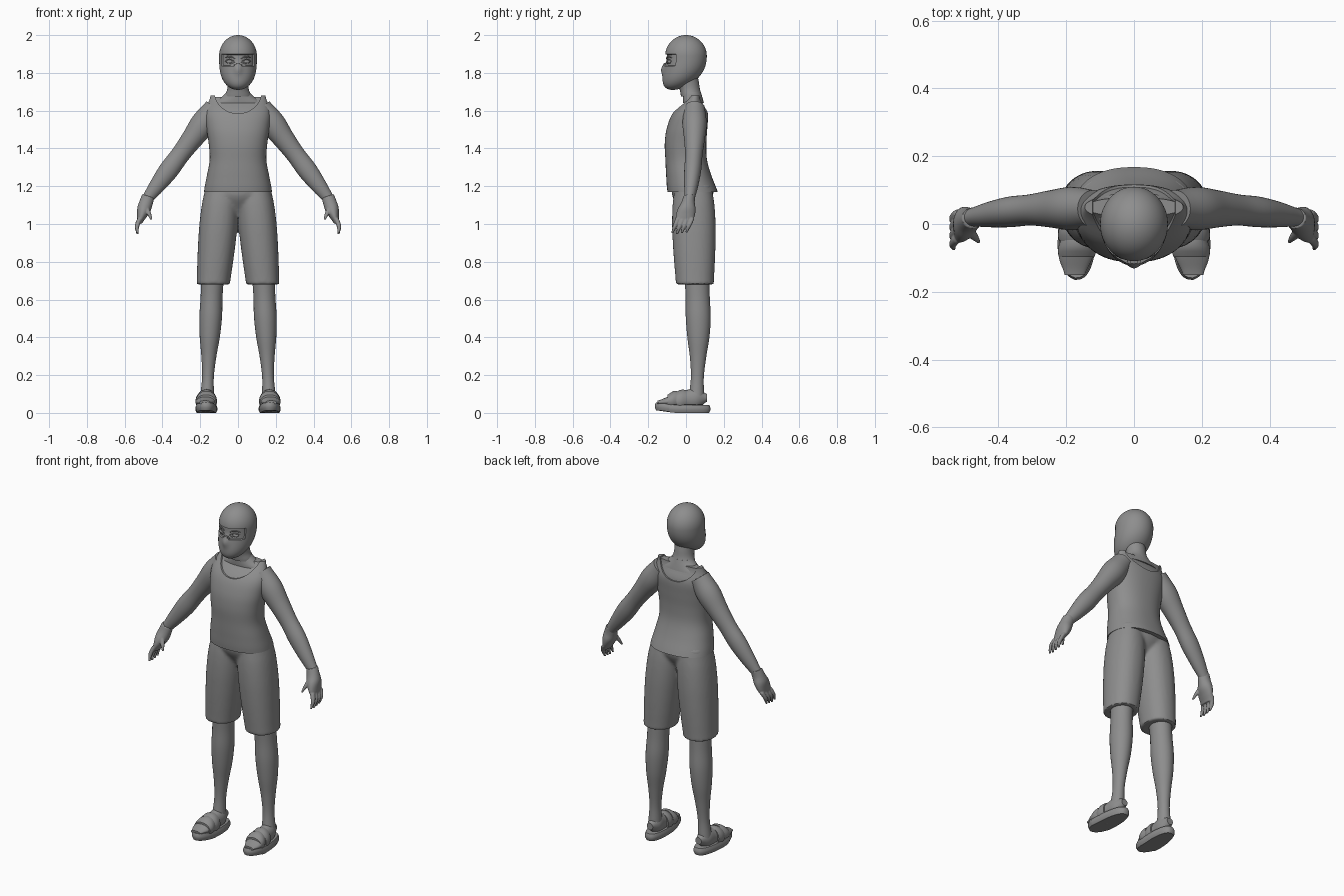
import bpy, bmesh, math
from mathutils import Vector

if "Cube" in bpy.data.objects:
    bpy.data.objects.remove(bpy.data.objects["Cube"])

GREY = (0.27, 0.27, 0.27, 1)
material = bpy.data.materials.new("plain_grey")
material.use_nodes = True
material.diffuse_color = GREY
material.node_tree.nodes["Principled BSDF"].inputs["Base Color"].default_value = GREY
X, Y, Z = Vector((1, 0, 0)), Vector((0, 1, 0)), Vector((0, 0, 1))
BOTH_SIDES = (("left", 1), ("right", -1))
parts = []


def sample(values, t):
    """Smoothly interpolate evenly spaced values, with t from 0 to 1."""
    last = len(values) - 1
    i = min(int(t * last), last - 1)
    t = t * last - i
    a, b, c, d = (values[max(0, min(last, i + k))] for k in (-1, 0, 1, 2))
    return b + t * (c - a) / 2 + t * t * (a - 2.5 * b + 2 * c - d / 2) \
        + t ** 3 * (1.5 * (b - c) + (d - a) / 2)


def skin_rings(bm, rings, side, up, mirror, segments, power):
    """Join superellipse rings (centre, width, depth) into a closed surface."""
    loops = []
    for centre, width, depth in rings:
        loop = []
        for k in range(segments):
            angle = math.tau * k / segments
            c, s = math.cos(angle), math.sin(angle)
            p = centre + side * width * math.copysign(abs(c) ** (2 / power), c) \
                + up * depth * math.copysign(abs(s) ** (2 / power), s)
            loop.append(bm.verts.new((p.x * mirror, p.y, p.z)))
        loops.append(loop)
    for one, two in zip(loops, loops[1:]):
        for k in range(segments):
            n = (k + 1) % segments
            bm.faces.new((one[k], one[n], two[n], two[k]))
    bm.faces.new(loops[0])
    bm.faces.new(loops[-1])
    bmesh.ops.recalc_face_normals(bm, faces=bm.faces)


def limb(bm, start, end, widths, depths=None, ratio=1, bow=(0, 0, 0),
         side=X, up=Y, mirror=1, segments=40, power=2, steps=5):
    """Loft from start to end through evenly spaced sizes, bowed sideways."""
    depths = depths or [w * ratio for w in widths]
    count = (len(widths) - 1) * steps
    rings = []
    for k in range(count + 1):
        t = k / count
        centre = Vector(start).lerp(Vector(end), t) + Vector(bow) * math.sin(math.pi * t)
        rings.append((centre, sample(widths, t), sample(depths, t)))
    skin_rings(bm, rings, side, up, mirror, segments, power)


def finish(name, bm):
    mesh = bpy.data.meshes.new(name)
    bm.to_mesh(mesh)
    bm.free()
    mesh.materials.append(material)
    obj = bpy.data.objects.new(name, mesh)
    bpy.context.collection.objects.link(obj)
    parts.append(obj)
    return obj


def loft(name, *args, **options):
    bm = bmesh.new()
    limb(bm, *args, **options)
    return finish(name, bm)


def bake(obj):
    bpy.context.view_layer.update()
    evaluated = obj.evaluated_get(bpy.context.evaluated_depsgraph_get())
    mesh = bpy.data.meshes.new_from_object(evaluated)
    obj.modifiers.clear()
    obj.data = mesh


def fuse(obj, voxel, rounds):
    """Melt overlapping lofts into one smooth surface."""
    remesh = obj.modifiers.new("fuse", 'REMESH')
    remesh.mode, remesh.voxel_size = 'VOXEL', voxel
    relax = obj.modifiers.new("relax", 'SMOOTH')
    relax.factor, relax.iterations = 0.5, rounds
    bake(obj)


# Hooded head: a round skull whose lower half stretches forward into a jaw
ROWS = 72
rings = []
for k in range(1, ROWS):
    s = math.cos(math.pi * k / ROWS)
    jaw = max(0, -s)
    size = math.sqrt(1 - (s * s if s > 0 else jaw ** 3))
    centre = Vector((0, -.07 * jaw ** 2, 1.89 + (.11 if s > 0 else .18) * s))
    rings.append((centre, .1 * size, .11 * size))
bm = bmesh.new()
skin_rings(bm, rings, X, Y, 1, 64, 2)

# Nose ridge under the mask, then the recessed eye opening
for v in bm.verts:
    if v.co.y < 0:
        v.co.y -= .014 * math.exp(-(v.co.x / .02) ** 2 - ((v.co.z - 1.82) / .03) ** 2)
opening = []
for face in bm.faces:
    c = face.calc_center_median()
    bridge = max(0, .02 - abs(c.x))
    if c.y < -.055 and 1.835 + bridge < c.z < 1.9:
        opening.append(face)
bmesh.ops.inset_region(bm, faces=opening, thickness=.003, depth=-.009, use_even_offset=True)
finish("hooded_head", bm)
loft("hood_neck", (0, 0, 1.79), (0, .03, 1.675), (.06, .055, .057, .07), (.06, .058, .054, .056))

# Eyes, lids and brows
for name, mirror in BOTH_SIDES:
    bm = bmesh.new()
    bmesh.ops.create_uvsphere(bm, u_segments=20, v_segments=12, radius=.02)
    for v in bm.verts:
        v.co = Vector((v.co.x + mirror * .042, v.co.y * .6 - .086, v.co.z * .55 + 1.859))
    finish(name + "_eye", bm)
    for part, height, rise, size in (("brow", 1.876, .008, .004), ("upper_lid", 1.859, .011, .003),
                                     ("lower_lid", 1.857, -.009, .002)):
        loft(name + "_" + part, (.017, -.103, height), (.068, -.077, height + .004),
             (size / 2, size, size, size / 2), bow=(0, -.006, rise),
             side=Y, up=Z, mirror=mirror, segments=10)

# Torso, with the tank top as a slightly larger copy of its shape
widths = (.18, .165, .15, .155, .167, .172, .145)
depths = (.133, .12, .11, .11, .107, .09, .035)
torso = dict(bow=(0, -.045, 0), power=2.3, segments=56)
tank = loft("tank_top", (0, .035, 1.17), (0, .05, 1.68), widths, depths, **torso)
loft("upper_body", (0, .035, 1.18), (0, .05, 1.673), [w - .007 for w in widths],
     [d - .007 for d in depths], **torso)
loft("neck_base", (0, .04, 1.64), (0, .03, 1.7), (.13, .09, .06), (.055, .052, .048))
cutter = loft("neckline_cutter", (0, -.3, 1.7), (0, .3, 1.7), (.124, .124), ratio=.93,
              up=Z, segments=56, steps=1)
cut = tank.modifiers.new("neckline", 'BOOLEAN')
cut.operation, cut.object = 'DIFFERENCE', cutter
bake(tank)
parts.remove(cutter)
bpy.data.objects.remove(cutter)

# Knee-length shorts: pelvis and two legs fused
bm = bmesh.new()
limb(bm, (0, .035, 1.22), (0, .035, 1), (.165, .165, .1, .03), ratio=.65)
for name, mirror in BOTH_SIDES:
    limb(bm, (.085, .038, 1.21), (.131, .047, .68), (.085, .097, .101, .099, .094, .088),
         ratio=1.14, mirror=mirror, power=2.2)
fuse(finish("shorts", bm), .009, 5)

ARM_UP = Vector((.8, 0, .6))
HAND_UP = Vector((.95, 0, .3))
for name, mirror in BOTH_SIDES:
    # Arm
    loft(name + "_arm", (.12, .045, 1.615), (.49, .018, 1.12),
         (.055, .064, .055, .046, .045, .037, .025), (.058, .068, .057, .05, .052, .042, .028),
         bow=(0, .01, 0), side=Y, up=ARM_UP, mirror=mirror)

    # Glove with four fingers and a thumb
    bm = bmesh.new()
    limb(bm, (.475, .018, 1.148), (.522, -.012, 1.005), (.031, .036, .048, .05, .042),
         (.034, .036, .036, .025, .014), side=Y, up=HAND_UP, mirror=mirror)
    finger = dict(widths=(.013, .012, .006), mirror=mirror, segments=12)
    for k in range(4):
        y = -.043 + .025 * k
        limb(bm, (.52, y, 1.03), (.532, y - .03, .947 + .004 * abs(k - 1)),
             bow=(.008, 0, 0), **finger)
    limb(bm, (.485, -.02, 1.09), (.458, -.053, 1.022), **finger)
    fuse(finish(name + "_glove", bm), .004, 2)

    # Lower leg and foot
    loft(name + "_leg", (.135, .058, .72), (.164, .055, .08),
         (.06, .058, .06, .053, .039, .031, .037), ratio=1.1, bow=(0, .009, 0), mirror=mirror)
    loft(name + "_foot", (.16, .112, .08), (.175, -.15, .055),
         (.02, .04, .042, .048, .05, .03), (.02, .055, .052, .042, .025, .01),
         up=Z, mirror=mirror)

    # Sandal sole, narrow at the heel, with a raised slanted toe
    bm = bmesh.new()
    limb(bm, (0, -.018, 0), (0, -.018, .042), (.05, .057, .057, .051),
         (.14, .147, .147, .141), segments=48, power=2.7, steps=1)
    for v in bm.verts:
        x, y = v.co.x, v.co.y
        v.co.x = mirror * (.166 + x * (1 - max(0, y)) - .05 * y)
        v.co.z += max(0, -.06 - y) * .14
        if y < -.1:
            v.co.y += max(0, x) * .4
    bmesh.ops.recalc_face_normals(bm, faces=bm.faces)
    finish(name + "_sandal_sole", bm)

    # Two overlapping straps
    for part, front, depths in (("upper", -.05, (.054, .06, .058, .052)),
                                ("lower", -.097, (.05, .053, .046, .036))):
        loft(name + "_" + part + "_strap", (.166, front + .05, .066), (.169, front, .06),
             (.05, .055, .057, .052), depths, up=Z, mirror=mirror, steps=1)

# Smooth shading that keeps hems and rims sharp
bpy.ops.object.select_all(action='DESELECT')
for obj in parts:
    obj.select_set(True)
bpy.context.view_layer.objects.active = parts[0]
bpy.ops.object.shade_smooth_by_angle(angle=math.radians(40))
